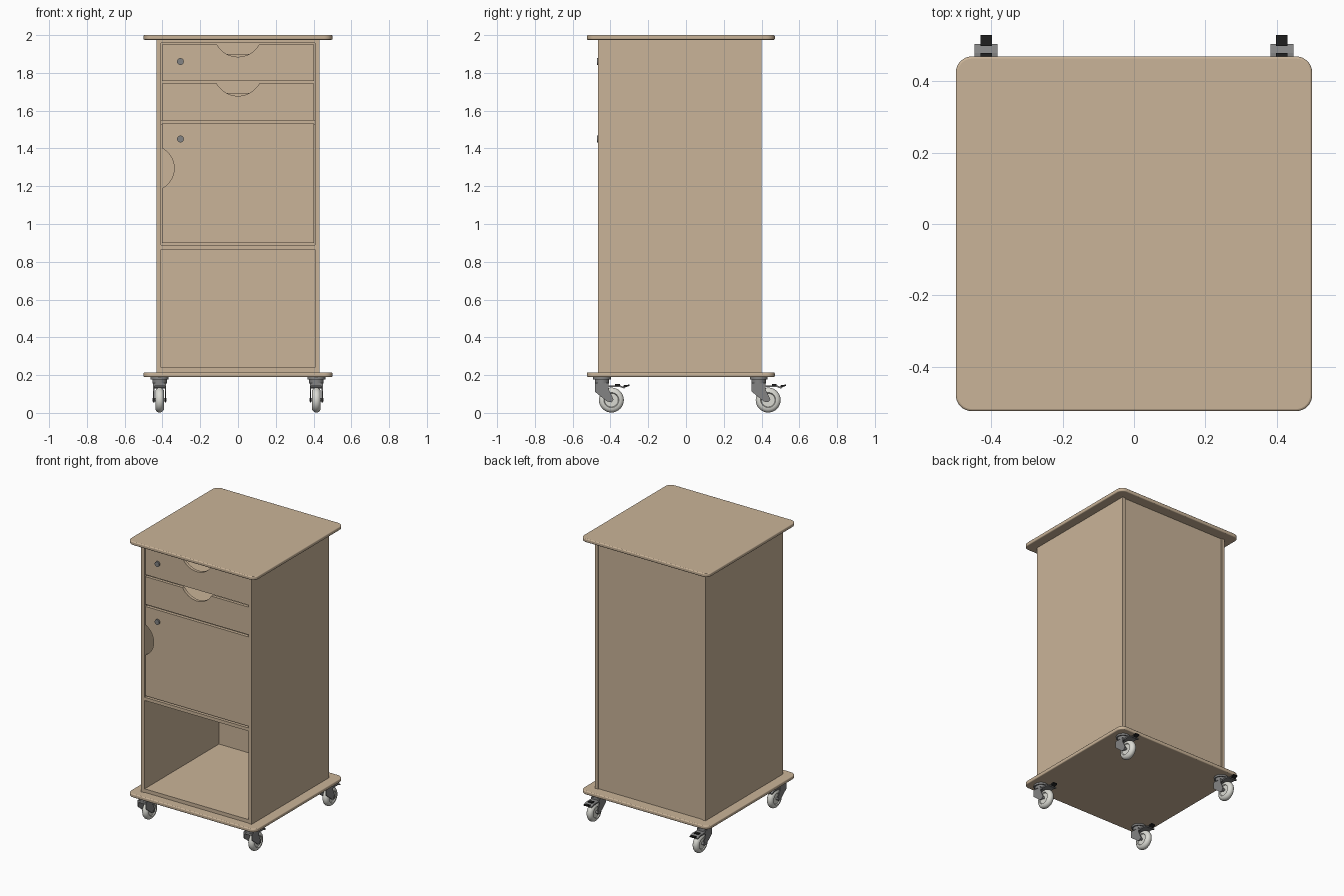
import bpy, bmesh, math
from mathutils import Vector

if "Cube" in bpy.data.objects:
    bpy.data.objects.remove(bpy.data.objects["Cube"])


def material(name, rgb):
    m = bpy.data.materials.new(name)
    m.use_nodes = True
    m.diffuse_color = (*rgb, 1)
    m.node_tree.nodes["Principled BSDF"].inputs["Base Color"].default_value = (*rgb, 1)
    return m


WOOD = material("birch wood", (0.59, 0.455, 0.315))
METAL = material("grey metal", (0.23, 0.23, 0.23))
BLACK = material("black plastic", (0.015, 0.015, 0.015))
TYRE = material("pale rubber", (0.70, 0.70, 0.65))


def finish(name, bm, mat, smooth=False):
    bmesh.ops.recalc_face_normals(bm, faces=bm.faces)
    mesh = bpy.data.meshes.new(name)
    bm.to_mesh(mesh)
    bm.free()
    mesh.materials.append(mat)
    ob = bpy.data.objects.new(name, mesh)
    bpy.context.collection.objects.link(ob)
    if smooth:
        bpy.ops.object.select_all(action="DESELECT")
        ob.select_set(True)
        bpy.context.view_layer.objects.active = ob
        bpy.ops.object.shade_smooth_by_angle(angle=math.radians(35))
    return ob


def prism(name, pts, axis, a, b, mat, smooth=False):
    """Extrude a 2D outline along axis (0, 1 or 2) from a to b."""
    def place(p, d):
        c = list(p)
        c.insert(axis, d)
        return c
    bm = bmesh.new()
    face = bm.faces.new([bm.verts.new(place(p, a)) for p in pts])
    new = bmesh.ops.extrude_face_region(bm, geom=[face])["geom"]
    shift = Vector(place((0, 0), b - a))
    bmesh.ops.translate(bm, vec=shift, verts=[v for v in new if isinstance(v, bmesh.types.BMVert)])
    return finish(name, bm, mat, smooth)


def box(name, x, y, z, mat=WOOD):
    return prism(name, [(x[0], y[0]), (x[1], y[0]), (x[1], y[1]), (x[0], y[1])], 2, *z, mat)


def circle(cx, cy, r, n=24):
    return [(cx + r * math.cos(t * math.tau / n), cy + r * math.sin(t * math.tau / n)) for t in range(n)]


def bite(half, depth, n=20):
    """Arc points (along, inward) of a finger cut-out, from -half to +half."""
    r = (half ** 2 + depth ** 2) / (2 * depth)
    top = math.asin(half / r)
    angles = [-top + 2 * top * i / n for i in range(n + 1)]
    return [(r * math.sin(t), r * math.cos(t) - r + depth) for t in angles]


# Top and base boards with rounded corners and softened edges
def board(name, z0, z1):
    r, pts = 0.045, []
    for q, (cx, cy) in enumerate([(0.5 - r, 0.47 - r), (r - 0.5, 0.47 - r),
                                  (r - 0.5, r - 0.525), (0.5 - r, r - 0.525)]):
        for i in range(9):
            t = (q + i / 8) * math.pi / 2
            pts.append((cx + r * math.cos(t), cy + r * math.sin(t)))
    ob = prism(name, pts, 2, z0, z1, WOOD, True)
    bev = ob.modifiers.new("soft edge", "BEVEL")
    bev.width, bev.segments = 0.006, 3
    bev.limit_method, bev.angle_limit = "ANGLE", math.radians(40)


board("top_board", 1.975, 2.0)
board("base_board", 0.19, 0.215)

# Carcass
IN = 0.408
for side, s in (("left", 1), ("right", -1)):
    box(side + "_side_panel", sorted((s * IN, s * 0.432)), (-0.465, 0.40), (0.215, 1.975))
box("back_panel", (-IN, IN), (0.37, 0.393), (0.215, 1.975))
box("floor_panel", (-IN, IN), (-0.46, 0.37), (0.215, 0.24))
box("shelf", (-IN, IN), (-0.46, 0.37), (0.865, 0.888))
box("drawer_divider", (-IN, IN), (-0.436, 0.37), (1.528, 1.55))
box("ceiling_panel", (-IN, IN), (-0.46, 0.37), (1.957, 1.975))

# Drawers with scooped fronts and open boxes behind
FRONT, REAR, W = -0.46, -0.438, 0.403
for name, z0, z1 in (("upper_drawer", 1.757, 1.95), ("lower_drawer", 1.547, 1.743)):
    scoop = [(-u, z1 - d) for u, d in bite(0.112, 0.065)]
    prism(name + "_front", [(-W, z1), (-W, z0), (W, z0), (W, z1)] + scoop, 1, FRONT, REAR, WOOD)
    top = z1 - 0.05
    box(name + "_floor", (-0.39, 0.39), (REAR, 0.33), (z0 + 0.008, z0 + 0.02))
    box(name + "_back", (-0.39, 0.39), (0.31, 0.33), (z0 + 0.02, top))
    for side, s in (("_left", 1), ("_right", -1)):
        box(name + side, sorted((s * 0.37, s * 0.39)), (REAR, 0.31), (z0 + 0.02, top))

# Door with a finger cut-out in its edge
notch = [(-W + d, 1.295 + u) for u, d in bite(0.107, 0.065)]
prism("door", [(-W, 0.9)] + notch + [(-W, 1.532), (W, 1.532), (W, 0.9)], 1, FRONT, REAR, WOOD)

# Locks
for name, z in (("drawer_lock", 1.86), ("door_lock", 1.45)):
    prism(name, circle(-0.305, z, 0.018), 1, -0.471, -0.45, METAL, True)


# Castors
def wheel(name, cx, cy, cz):
    profile = [(0, 0.017), (0.036, 0.017), (0.04, 0.023), (0.052, 0.022), (0.061, 0.015), (0.066, 0.006)]
    profile += [(r, -x) for r, x in reversed(profile)]
    bm = bmesh.new()
    vs = [bm.verts.new((cx + x, cy, cz + r)) for r, x in profile]
    es = [bm.edges.new(p) for p in zip(vs, vs[1:])]
    bmesh.ops.spin(bm, geom=vs + es, cent=(cx, cy, cz), axis=(1, 0, 0),
                   angle=math.tau, steps=32, use_duplicate=False)
    bmesh.ops.remove_doubles(bm, verts=bm.verts, dist=0.0001)
    finish(name, bm, TYRE, True)


for end, y in (("front", -0.445), ("rear", 0.385)):
    for side, x in (("left", 0.415), ("right", -0.415)):
        n = f"{end}_{side}_castor_"
        prism(n + "plate", circle(x, y, 0.047), 2, 0.177, 0.19, METAL, True)
        prism(n + "swivel", circle(x, y, 0.038), 2, 0.155, 0.177, METAL, True)
        # Fork: crown plus two tapering cheeks
        box(n + "crown", (x - 0.034, x + 0.034), (y - 0.037, y + 0.036), (0.143, 0.158), METAL)
        cheek = [(y - 0.037, 0.158), (y - 0.037, 0.112), (y + 0.028, 0.06), (y + 0.05, 0.056),
                 (y + 0.062, 0.07), (y + 0.036, 0.125), (y + 0.036, 0.158)]
        for s in (-1, 1):
            prism(n + "cheek", cheek, 0, x + s * 0.028, x + s * 0.034, METAL)
        prism(n + "axle", circle(y + 0.05, 0.07, 0.009, 12), 0, x - 0.037, x + 0.037, METAL, True)
        wheel(n + "wheel", x, y + 0.05, 0.068)
        # Brake guard and pedal
        guard = [(y + 0.034, 0.137), (y + 0.095, 0.137), (y + 0.12, 0.128), (y + 0.12, 0.136),
                 (y + 0.095, 0.146), (y + 0.034, 0.146)]
        prism(n + "brake_guard", guard, 0, x - 0.032, x + 0.032, METAL)
        pedal = [(y + 0.115, 0.132), (y + 0.145, 0.143), (y + 0.145, 0.15), (y + 0.115, 0.146)]
        prism(n + "brake_pedal", pedal, 0, x - 0.016, x + 0.016, BLACK)
        box(n + "brake_release", (x - 0.016, x + 0.016), (y + 0.07, y + 0.095), (0.145, 0.152), BLACK)
